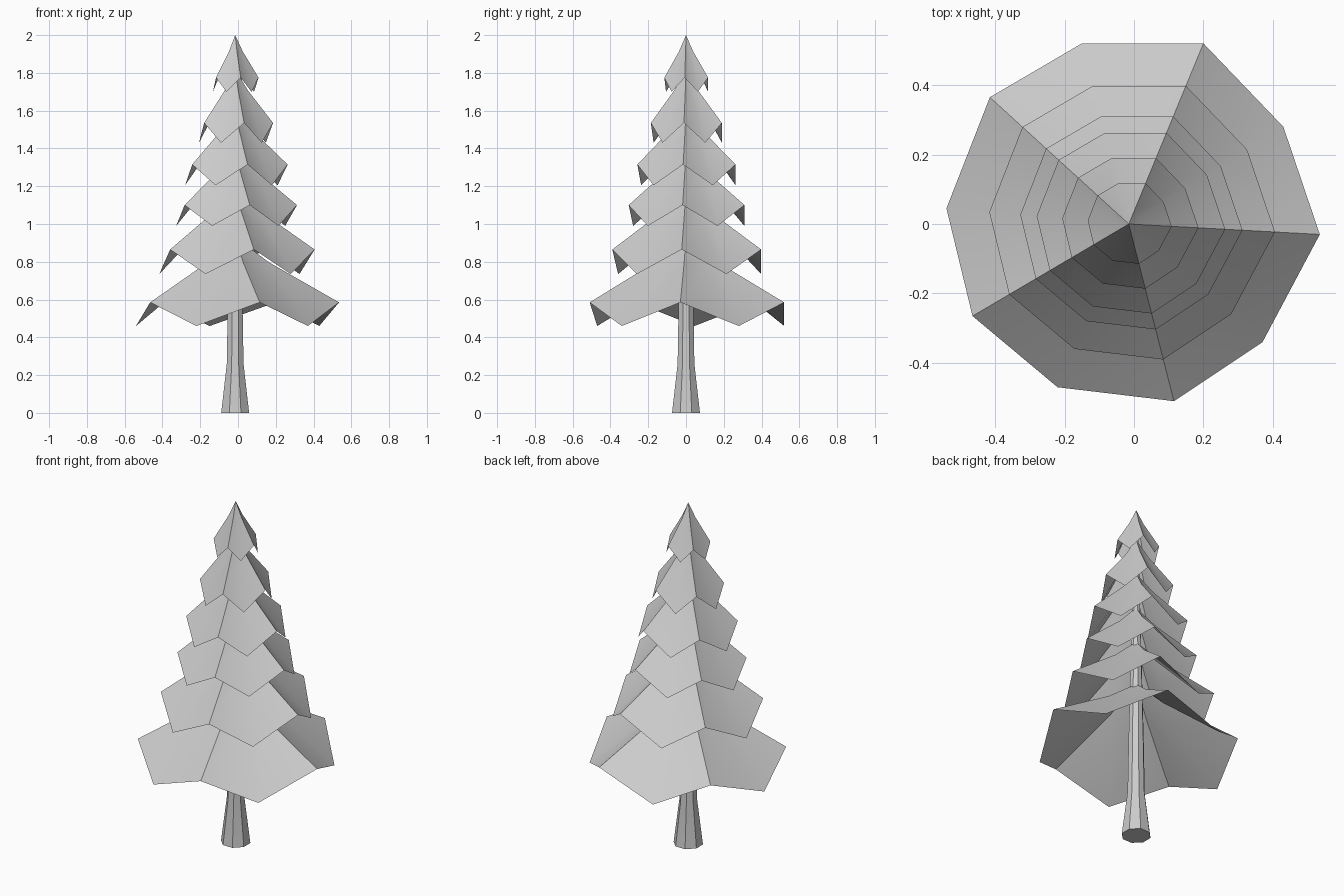
import bpy, bmesh, math

if "Cube" in bpy.data.objects:
    bpy.data.objects.remove(bpy.data.objects["Cube"])

CX, CY = -0.015, 0.0


def make_object(name, rings, apex=None, cap_bottom=False, angle=30):
    """Skin a stack of equal-length point rings, optionally closed by an apex."""
    bm = bmesh.new()
    loops = [[bm.verts.new(p) for p in ring] for ring in rings]
    n = len(rings[0])
    for low, high in zip(loops, loops[1:]):
        for i in range(n):
            j = (i + 1) % n
            bm.faces.new((low[i], low[j], high[j], high[i]))
    if apex:
        tip = bm.verts.new(apex)
        for i in range(n):
            bm.faces.new((loops[-1][i], loops[-1][(i + 1) % n], tip))
    if cap_bottom:
        bm.faces.new(loops[0][::-1])
    mesh = bpy.data.meshes.new(name)
    bm.to_mesh(mesh)
    bm.free()
    obj = bpy.data.objects.new(name, mesh)
    bpy.context.collection.objects.link(obj)
    bpy.ops.object.select_all(action='DESELECT')
    obj.select_set(True)
    bpy.context.view_layer.objects.active = obj
    bpy.ops.object.shade_smooth_by_angle(angle=math.radians(angle))
    return obj


# Trunk: flared octagonal column running up inside the branches
def octagon(r, z):
    return [(CX + r * math.cos(math.radians(22.5 + 45 * i)),
             CY + r * math.sin(math.radians(22.5 + 45 * i)), z) for i in range(8)]


trunk_profile = [(0.08, 0), (0.048, 0.26), (0.042, 0.6), (0.012, 1.85)]
make_object("trunk", [octagon(r, z) for r, z in trunk_profile],
            apex=(CX, CY, 1.88), cap_bottom=True)

# Irregular ten-sided rim of the lowest tier, alternating raised and drooping points
rim = [(0.535, -0.03), (0.43, 0.28), (0.20, 0.52), (-0.15, 0.52), (-0.415, 0.365),
       (-0.54, 0.045), (-0.465, -0.265), (-0.22, -0.47), (0.115, -0.51), (0.37, -0.34)]

# Tiers: scale, raised rim height, drooping rim height, top height
tiers = [(1.00, 0.585, 0.460, 0.93),
         (0.765, 0.865, 0.735, 1.19),
         (0.595, 1.100, 0.990, 1.40),
         (0.505, 1.315, 1.205, 1.61),
         (0.365, 1.535, 1.430, 1.82),
         (0.225, 1.775, 1.700, 2.00)]


def tier_ring(scale, z_high, z_low):
    return [(CX + (x - CX) * scale, CY + (y - CY) * scale, z_low if i % 2 else z_high)
            for i, (x, y) in enumerate(rim)]


# Branch tiers: open pleated cones with a slightly concave slope
for k, (s, zh, zl, zt) in enumerate(tiers, 1):
    zm = zh + 0.61 * (zt - zh)
    droop = 0.32 * (zh - zl)
    make_object(f"branch_tier_{k}",
                [tier_ring(s, zh, zl), tier_ring(s * 0.33, zm, zm - droop)],
                apex=(CX, CY, zt))
